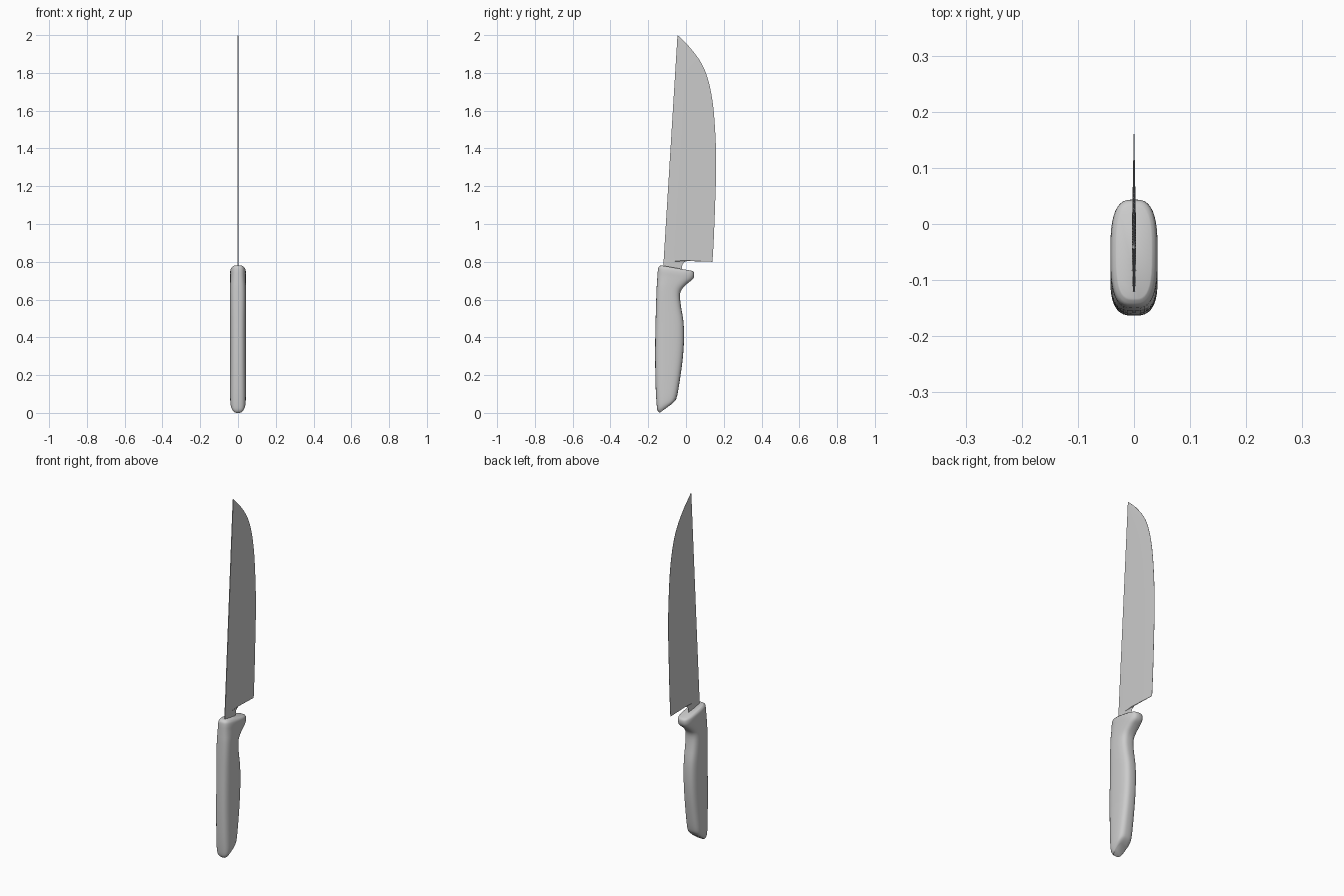
import bpy, bmesh, math

if "Cube" in bpy.data.objects:
    bpy.data.objects.remove(bpy.data.objects["Cube"])


def smooth(rows, steps):
    """Catmull-Rom interpolation of a list of tuples."""
    out = []
    for i in range(len(rows) - 1):
        a, b = rows[max(i - 1, 0)], rows[i]
        c, d = rows[i + 1], rows[min(i + 2, len(rows) - 1)]
        for s in range(steps):
            t = s / steps
            out.append(tuple(
                0.5 * (2 * q + (r - p) * t + (2 * p - 5 * q + 4 * r - w) * t * t
                       + (3 * q - p - 3 * r + w) * t ** 3)
                for p, q, r, w in zip(a, b, c, d)))
    return out + [rows[-1]]


def loft(name, stations, section, angle):
    """Skin rings; station = back y, back z, front y, front z, half width.
    Section points = (side -1..1, fraction from back to front)."""
    bm = bmesh.new()
    rings = []
    for by, bz, fy, fz, w in stations:
        rings.append([bm.verts.new((s * w, by + (fy - by) * f, bz + (fz - bz) * f))
                      for s, f in section])
    n = len(section)
    for lo, hi in zip(rings, rings[1:]):
        for i in range(n):
            j = (i + 1) % n
            bm.faces.new((lo[i], lo[j], hi[j], hi[i]))
    bm.faces.new(rings[0][::-1])
    bm.faces.new(rings[-1])
    bmesh.ops.recalc_face_normals(bm, faces=bm.faces)
    mesh = bpy.data.meshes.new(name)
    bm.to_mesh(mesh)
    bm.free()
    ob = bpy.data.objects.new(name, mesh)
    bpy.context.collection.objects.link(ob)
    bpy.ops.object.select_all(action='DESELECT')
    ob.select_set(True)
    bpy.context.view_layer.objects.active = ob
    bpy.ops.object.shade_smooth_by_angle(angle=math.radians(angle))
    return ob


# Handle: rounded-box section swept from slanted butt to finger guard
def power(v):
    return math.copysign(abs(v) ** (2 / 3), v)


oval = []
for k in range(40):
    a = math.tau * k / 40
    oval.append((power(math.cos(a)), 0.5 + 0.5 * power(math.sin(a))))

handle = [
    (-.140, .000, -.078, .045, .026),
    (-.150, .012, -.058, .064, .036),
    (-.155, .040, -.047, .090, .041),
    (-.160, .120, -.033, .170, .042),
    (-.163, .250, -.018, .280, .042),
    (-.163, .380, -.011, .380, .042),
    (-.161, .480, -.013, .480, .042),
    (-.159, .560, -.026, .560, .042),
    (-.157, .620, -.032, .620, .042),
    (-.155, .670, -.022, .654, .042),
    (-.153, .700, .008, .685, .042),
    (-.151, .730, .034, .706, .042),
    (-.149, .755, .043, .725, .042),
    (-.145, .772, .042, .744, .039),
    (-.133, .781, .033, .752, .031),
]
loft("handle", smooth(handle, 3), oval, 50)


# Blade: straight spine, curved cutting edge, thin lens section
def spine(z):
    return -.12 + (z - .78) * .075 / 1.22


T = .0032
neck = [(spine(z), z, fy, fz, T) for z, fy, fz in (
    (.65, -.024, .65), (.77, -.022, .77), (.785, -.018, .787),
    (.793, -.010, .798), (.80, .005, .804))]
edge = [(.14, .80), (.147, .92), (.155, 1.13), (.16, 1.34), (.15, 1.56),
        (.132, 1.70), (.105, 1.80), (.07, 1.87), (.02, 1.935),
        (-.012, 1.968), (-.0435, 1.999)]
curve = smooth([(spine(z), z, y, z, T) for y, z in edge], 4)
curve[0] = (spine(.812), .812, .14, .80, T)
curve[-1] = (-.045, 2.0, -.0435, 1.9985, .001)
lens = [(-.6, 0), (-1, .4), (-.15, 1), (.15, 1), (1, .4), (.6, 0)]
loft("blade", neck + curve, lens, 25)
